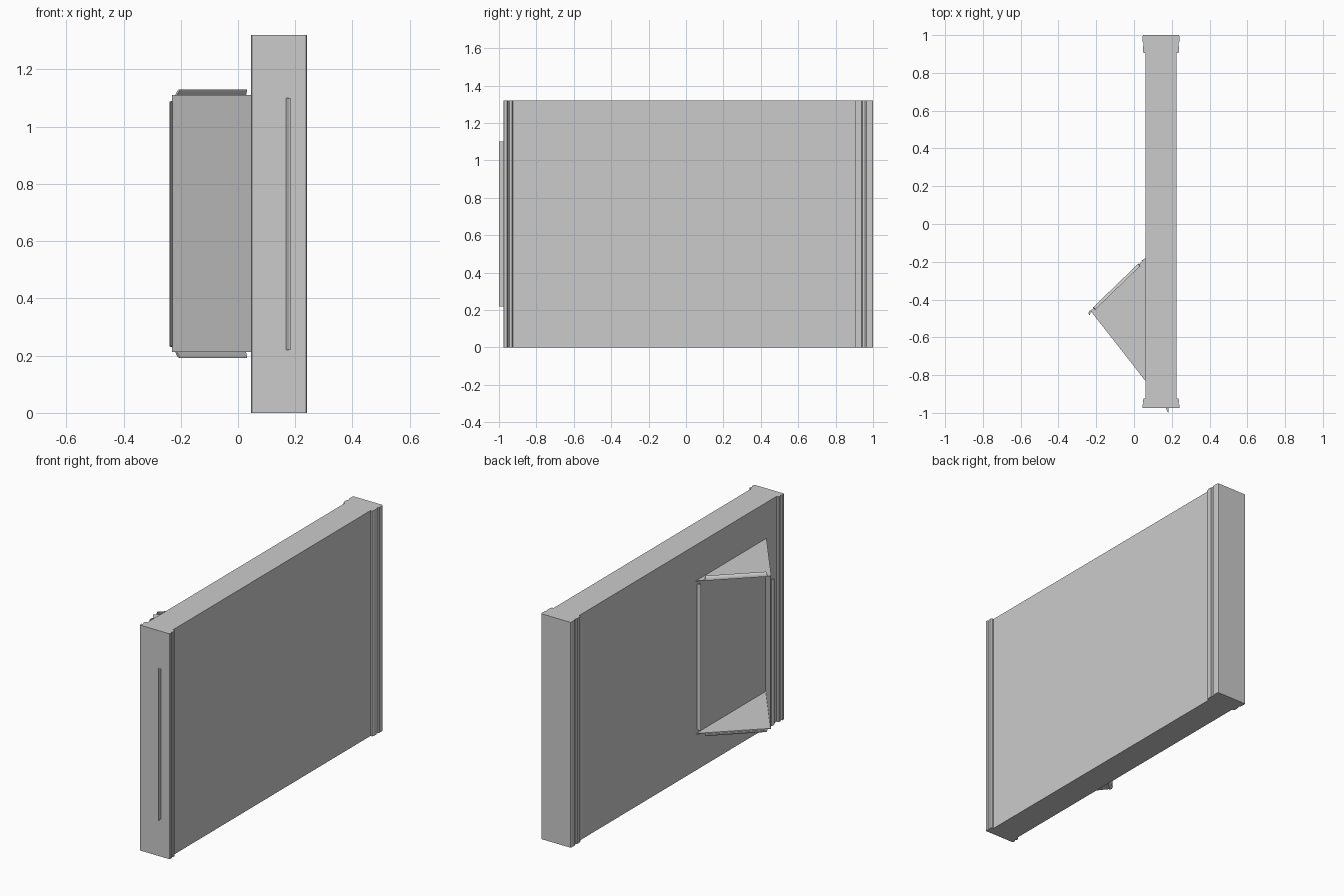
import bpy, bmesh, math
from mathutils import Vector

if "Cube" in bpy.data.objects:
    bpy.data.objects.remove(bpy.data.objects["Cube"])

H = 1.32  # panel height


def finish(name, bm, smooth=False):
    bmesh.ops.recalc_face_normals(bm, faces=bm.faces)
    me = bpy.data.meshes.new(name)
    bm.to_mesh(me)
    bm.free()
    ob = bpy.data.objects.new(name, me)
    bpy.context.collection.objects.link(ob)
    if smooth:
        bpy.ops.object.select_all(action='DESELECT')
        ob.select_set(True)
        bpy.context.view_layer.objects.active = ob
        bpy.ops.object.shade_smooth_by_angle(angle=math.radians(30))
    return ob


def loft(name, start, end, smooth=False):
    """Closed solid between two matching outlines."""
    bm = bmesh.new()
    a = [bm.verts.new(p) for p in start]
    b = [bm.verts.new(p) for p in end]
    n = len(a)
    bm.faces.new(a)
    bm.faces.new(b[::-1])
    for i in range(n):
        j = (i + 1) % n
        bm.faces.new((a[i], b[i], b[j], a[j]))
    return finish(name, bm, smooth)


def prism(name, pts, z0, z1):
    return loft(name, [(x, y, z0) for x, y in pts], [(x, y, z1) for x, y in pts])


# Door panel
XC = 0.143
prism("door_panel", [(0.06, -0.975), (0.225, -0.975), (0.225, 1.0), (0.06, 1.0)], 0, H)

# Stepped edge trims, as (projection from face, distance from panel end)
def trim(name, side, end_y, direction, length):
    profile = [(-0.004, 0), (0.012, 0), (0.015, 0.06), (0.015, 0.38), (0.010, 0.44),
               (0.010, 0.58), (0.014, 0.64), (0.014, 0.88), (0.009, 1), (-0.004, 1)]
    pts = [(XC + side * (0.0825 + p), end_y + direction * d * length) for p, d in profile]
    prism(name, pts, 0, H)

for side, label in ((-1, "left"), (1, "right")):
    trim("front_trim_" + label, side, -0.975, 1, 0.05)
    trim("back_trim_" + label, side, 1.0, -1, 0.095)

# Bevelled latch strip on the front edge
prism("latch_strip", [(0.168, -0.974), (0.183, -0.974), (0.183, -1.0), (0.178, -0.996)], 0.22, 1.10)

# Angled handle pocket: roof, floor and outer wall, open on the diagonal side
A, B, C = Vector((0.06, -0.18)), Vector((-0.23, -0.46)), Vector((0.06, -0.83))
Z0, Z1, T = 0.212, 1.11, 0.004
prism("pocket_floor", [A, B, C], Z0, Z0 + T)
prism("pocket_roof", [A, B, C], Z1 - T, Z1)
off = Vector((C.y - B.y, B.x - C.x)).normalized() * -T
prism("pocket_wall", [B, C, C + off, B + off], Z0, Z1)

# Rolled lips around the pocket opening
u = Vector((B.x - A.x, B.y - A.y, 0)).normalized()
n = Vector((u.y, -u.x, 0))
up = Vector((0, 0, 1))


def lip(name, p0, p1, out, taper):
    arc = [(0.02 * math.sin(t), 0.016 * math.cos(t) - 0.012)
           for t in (math.pi / 2 * i / 6 for i in range(7))]
    section = arc + [(0.016, -0.012), (0.0, -0.003)]
    along = (p1 - p0).normalized()
    rings = [[p + out * o + n * d + along * (s * o * taper) for o, d in section]
             for p, s in ((p0, 1), (p1, -1))]
    loft(name, *rings, smooth=True)


a3, b3 = Vector((0.042, -0.197, 0)), B.to_3d()
if n.dot(Vector((-1, 1, 0))) < 0:
    n = -n
lip("lip_top", a3 + u * 0.022 + up * Z1, b3 - u * 0.02 + up * Z1, up, 0.25)
lip("lip_bottom", a3 + u * 0.022 + up * Z0, b3 - u * 0.02 + up * Z0, -up, 0.25)
lip("lip_inner", a3 + up * 0.23, a3 + up * 1.09, -u, 0.25)
lip("lip_outer", b3 + up * 0.23, b3 + up * 1.09, u, 0.25)
